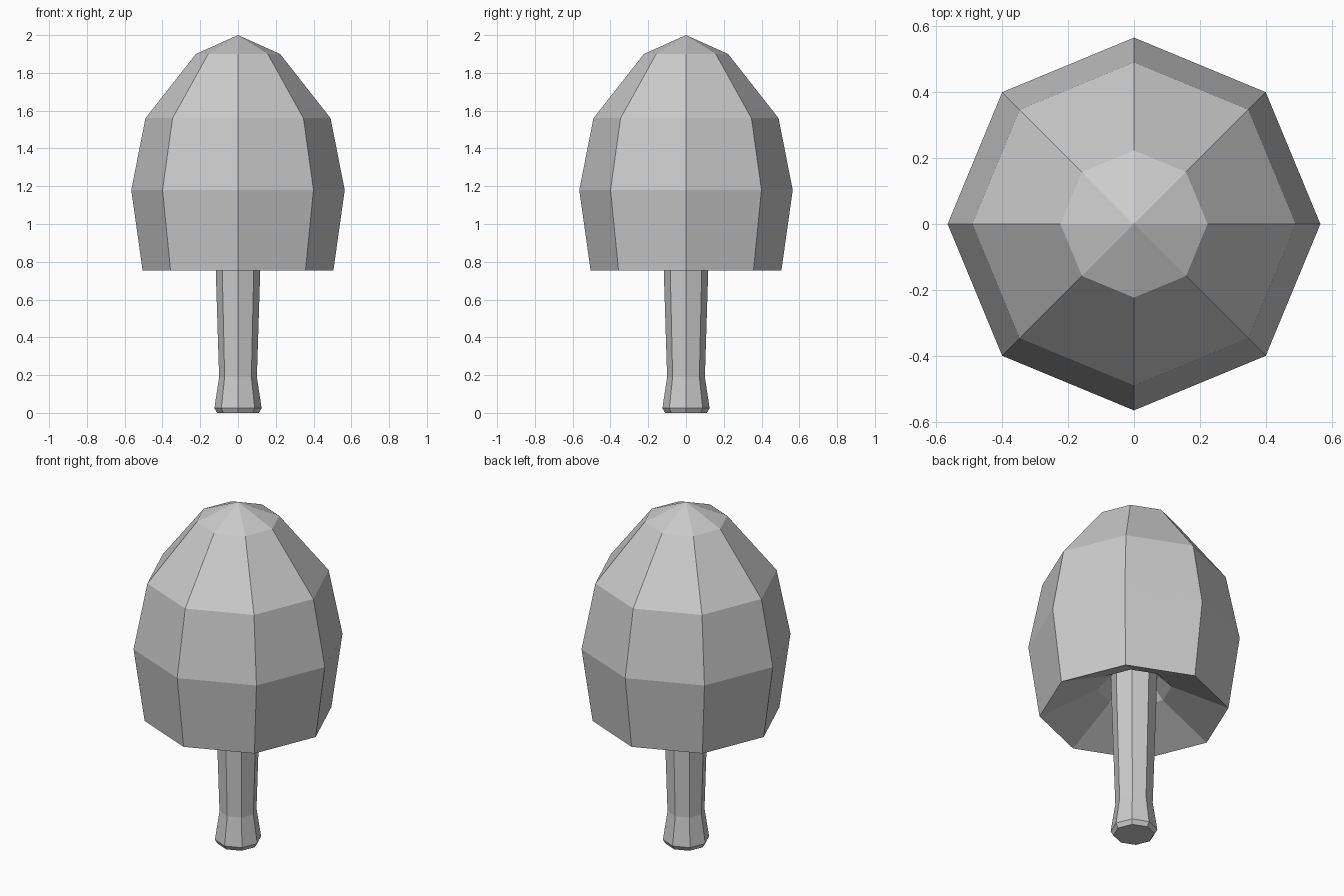
import bpy, bmesh
from math import cos, sin, pi

if "Cube" in bpy.data.objects:
    bpy.data.objects.remove(bpy.data.objects["Cube"])

SIDES = 8


def lathe(name, profile):
    """Revolve (radius, z) points into a faceted solid; radius 0 makes a pole."""
    bm = bmesh.new()
    rings = []
    for r, z in profile:
        if r == 0:
            rings.append([bm.verts.new((0, 0, z))] * SIDES)
        else:
            rings.append([bm.verts.new((r * cos(2 * pi * i / SIDES),
                                        r * sin(2 * pi * i / SIDES), z))
                          for i in range(SIDES)])
    for low, high in zip(rings, rings[1:]):
        for i in range(SIDES):
            j = (i + 1) % SIDES
            corners = dict.fromkeys((low[i], low[j], high[j], high[i]))
            bm.faces.new(list(corners))
    bmesh.ops.recalc_face_normals(bm, faces=bm.faces)
    mesh = bpy.data.meshes.new(name)
    bm.to_mesh(mesh)
    bm.free()
    obj = bpy.data.objects.new(name, mesh)
    bpy.context.collection.objects.link(obj)
    return obj


# Stem with a flared foot, running up into the cap
lathe("stem", [(0, 0), (0.11, 0), (0.125, 0.025), (0.1, 0.19),
               (0.118, 0.76), (0.125, 1.0), (0, 1.0)])

# Cap with a hollowed underside
lathe("cap", [(0, 1.02), (0.1, 1.0), (0.2, 0.9), (0.505, 0.753),
              (0.565, 1.18), (0.49, 1.56), (0.223, 1.9), (0, 2.0)])
